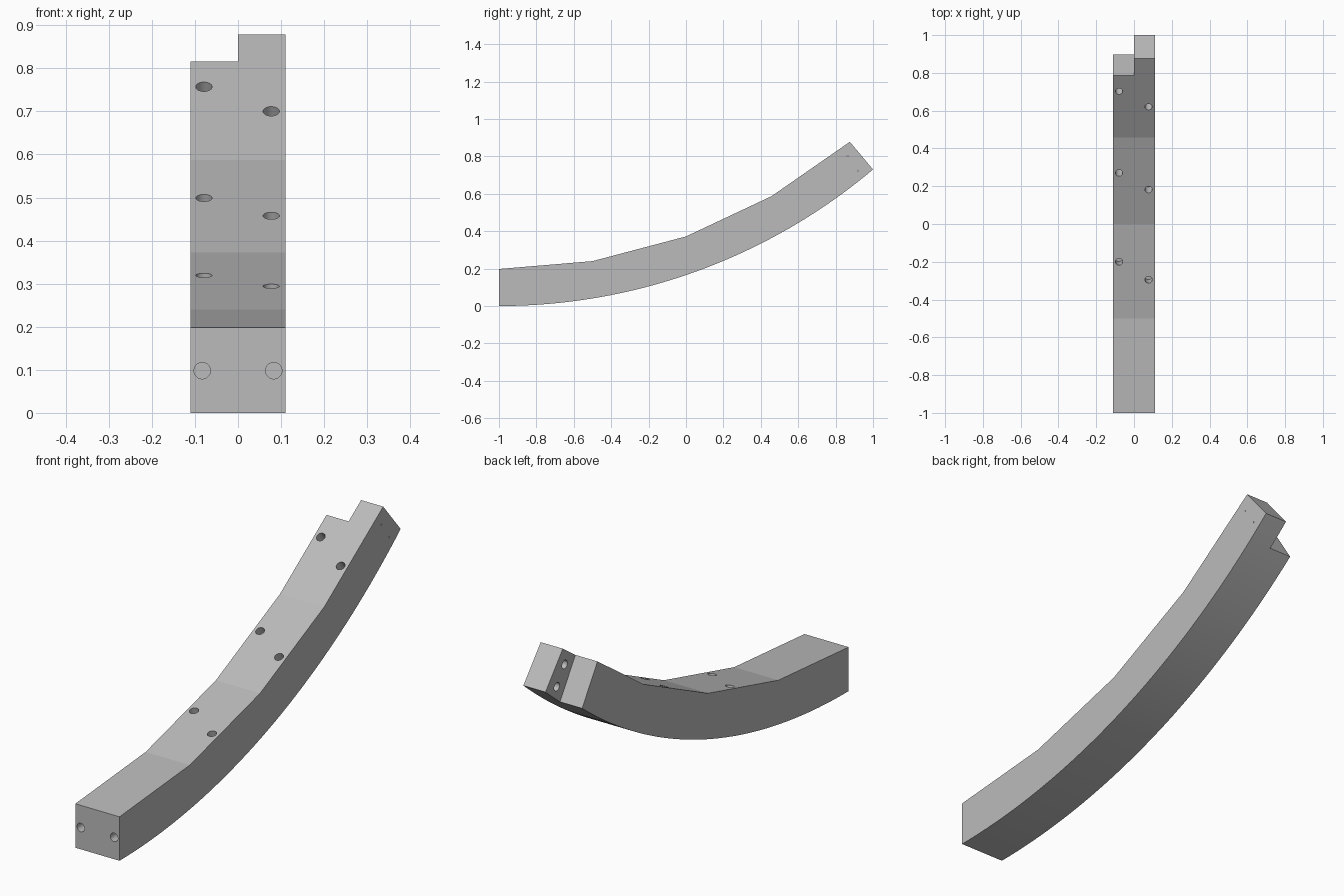
import bpy
import bmesh
import math
from mathutils import Vector

if "Cube" in bpy.data.objects:
    bpy.data.objects.remove(bpy.data.objects["Cube"], do_unlink=True)

HALF_WIDTH = 0.11
RADIUS = 3.105          # underside arc, tangent to the ground at the front
ARC_STEPS = 40
HOLE_RADIUS = 0.019
HOLE_DEPTH = 0.075
TOP = [(-1, 0.198), (-0.5, 0.24), (0, 0.372), (0.457, 0.587), (0.876, 0.878)]

grey = bpy.data.materials.new("plain grey")
grey.use_nodes = True
grey.diffuse_color = (0.5, 0.5, 0.5, 1)
grey.node_tree.nodes["Principled BSDF"].inputs["Base Color"].default_value = grey.diffuse_color


def prism(name, profile, x0, x1):
    """Extrude a (y, z) outline along x."""
    bm = bmesh.new()
    face = bm.faces.new([bm.verts.new((x0, y, z)) for y, z in profile])
    new = bmesh.ops.extrude_face_region(bm, geom=[face])["geom"]
    verts = [v for v in new if isinstance(v, bmesh.types.BMVert)]
    bmesh.ops.translate(bm, verts=verts, vec=(x1 - x0, 0, 0))
    bmesh.ops.recalc_face_normals(bm, faces=bm.faces)
    mesh = bpy.data.meshes.new(name)
    bm.to_mesh(mesh)
    bm.free()
    mesh.materials.append(grey)
    obj = bpy.data.objects.new(name, mesh)
    bpy.context.collection.objects.link(obj)
    return obj


def cut(target, cutter):
    """Subtract the cutter from the target and discard it."""
    cutter.hide_render = True
    mod = target.modifiers.new("cut", "BOOLEAN")
    mod.operation = "DIFFERENCE"
    mod.solver = "EXACT"
    mod.object = cutter
    bpy.context.view_layer.objects.active = target
    bpy.ops.object.modifier_apply(modifier=mod.name)
    bpy.data.objects.remove(cutter, do_unlink=True)


def drill(target, mouth, direction, radius=HOLE_RADIUS, depth=HOLE_DEPTH):
    """Blind round hole going from the mouth along the direction."""
    d = Vector(direction).normalized()
    lead = 0.03
    bpy.ops.mesh.primitive_cylinder_add(
        vertices=48, radius=radius, depth=depth + lead,
        location=Vector(mouth) + d * (depth - lead) / 2,
        rotation=d.to_track_quat("Z", "Y").to_euler())
    cutter = bpy.context.object
    cutter.data.materials.append(grey)
    cut(target, cutter)


# Beam: faceted top, arched underside
sweep = math.asin(2 / RADIUS)
arc = []
for i in range(ARC_STEPS + 1):
    a = sweep * i / ARC_STEPS
    arc.append((-1 + RADIUS * math.sin(a), RADIUS * (1 - math.cos(a))))
beam = prism("curved_beam", arc + TOP[::-1], -HALF_WIDTH, HALF_WIDTH)

# Half-lap notch at the raised end
corner, slope = Vector((0.788, 0.814)), Vector((0.109, -0.169))
a, b, away = corner - slope, corner + slope * 2, Vector((0.4, 0.3))
cut(beam, prism("notch_cutter", [a, b, b + away, a + away], -0.3, 0))

# Holes square to the top facets
for x, ys in ((-0.079, (-0.2, 0.27, 0.702)), (0.077, (-0.295, 0.182, 0.62))):
    for y in ys:
        for (y0, z0), (y1, z1) in zip(TOP, TOP[1:]):
            if y0 <= y < y1:
                z = z0 + (z1 - z0) * (y - y0) / (y1 - y0)
                drill(beam, (x, y, z), (0, z1 - z0, y0 - y1))

# Holes in the front end
for x in (-0.083, 0.083):
    drill(beam, (x, -1, 0.098), (0, 1, 0))

# Holes in the notch wall, with a fine pilot through to the side
for y, z in ((0.863, 0.802), (0.919, 0.723)):
    drill(beam, (0, y, z), (1, 0, 0))
    drill(beam, (0.06, y, z), (1, 0, 0), 0.003, 0.1)

# Smooth only the arch and the hole walls
bpy.ops.object.select_all(action="DESELECT")
beam.select_set(True)
bpy.context.view_layer.objects.active = beam
bpy.ops.object.shade_smooth_by_angle(angle=math.radians(8.5))
